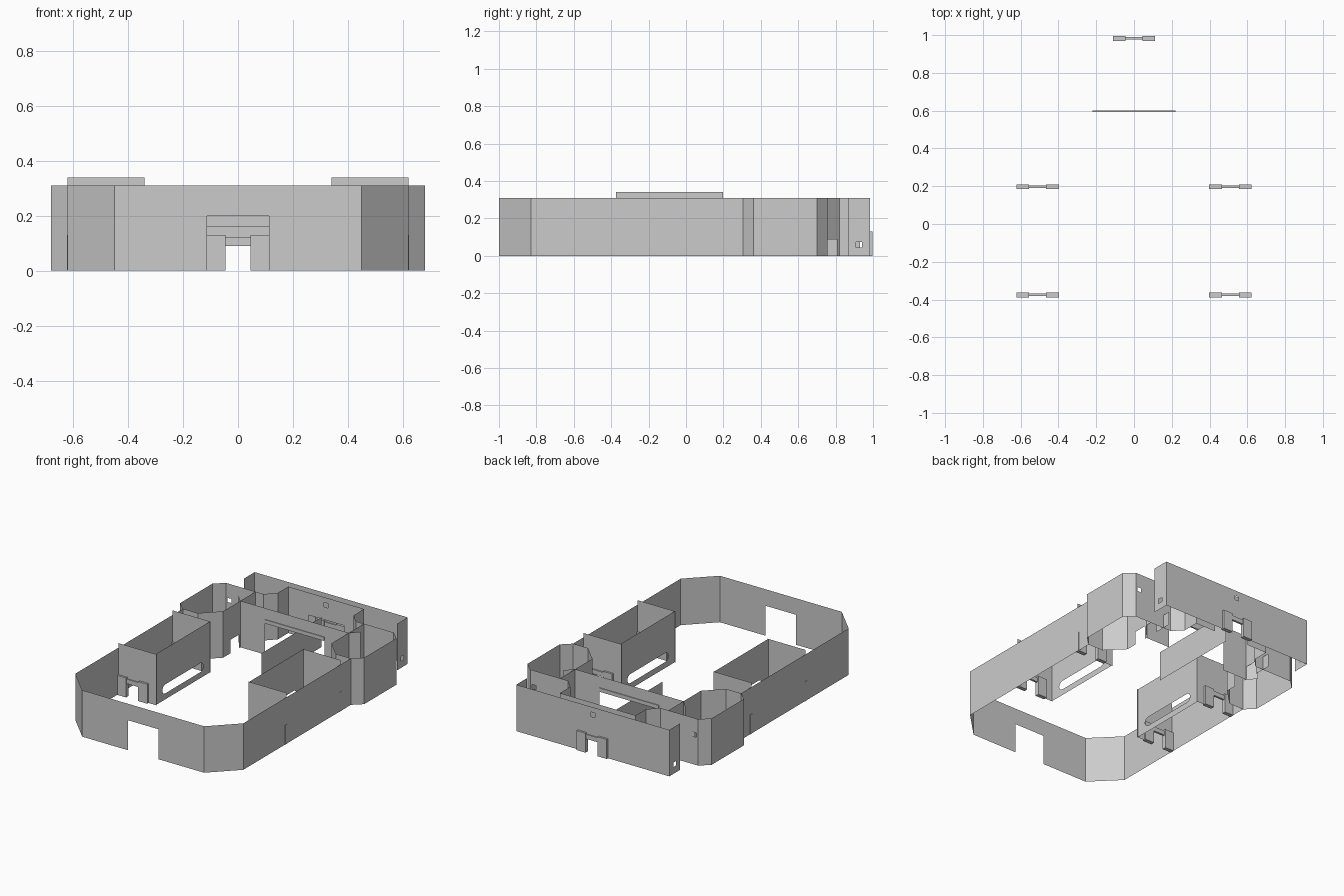
import bpy, bmesh, math
from mathutils import Vector

if "Cube" in bpy.data.objects:
    bpy.data.objects.remove(bpy.data.objects["Cube"])

H = 0.31      # main wall height
HB = 0.34     # side room wall height


def finish(bm, name):
    bmesh.ops.remove_doubles(bm, verts=bm.verts, dist=1e-5)
    me = bpy.data.meshes.new(name)
    bm.to_mesh(me)
    bm.free()
    ob = bpy.data.objects.new(name, me)
    bpy.context.collection.objects.link(ob)
    return ob


def panel(bm, p, q, top, holes=(), round_ends=False):
    """Thin upright panel from p to q; holes are (u0, u1, z0, z1) along its length."""
    p, q = Vector((*p, 0)), Vector((*q, 0))
    length = (q - p).length
    d = (q - p) / length

    def face(pts):
        bm.faces.new([bm.verts.new(p + d * u + Vector((0, 0, z))) for u, z in pts])

    us = sorted({0, length, *[u for h in holes for u in h[:2]]})
    zs = sorted({0, top, *[z for h in holes for z in h[2:]]})
    for a, b in zip(us, us[1:]):
        for c, e in zip(zs, zs[1:]):
            m, n = (a + b) / 2, (c + e) / 2
            if not any(h[0] < m < h[1] and h[2] < n < h[3] for h in holes):
                face([(a, c), (b, c), (b, e), (a, e)])
    if round_ends:   # fill the slot corners to leave rounded ends
        for u0, u1, z0, z1 in holes:
            r = (z1 - z0) / 2
            for su, cu, corner in ((-1, u0 + r, u0), (1, u1 - r, u1)):
                for sz, cz in ((-1, z0), (1, z1)):
                    arc = [(cu + su * r * math.cos(t * math.pi / 8),
                            z0 + r + sz * r * math.sin(t * math.pi / 8)) for t in range(5)]
                    for s, t in zip(arc, arc[1:]):
                        face([(corner, cz), s, t])


def wall(name, path, top=H, holes=None, round_ends=False):
    """Run of panels; holes maps a segment index to its openings."""
    bm = bmesh.new()
    for i, (p, q) in enumerate(zip(path, path[1:])):
        panel(bm, p, q, top, (holes or {}).get(i, ()), round_ends)
    return finish(bm, name)


def box(bm, x0, x1, y0, y1, z0, z1):
    vs = bmesh.ops.create_cube(bm, size=1)['verts']
    for v in vs:
        v.co = (x0 + (v.co.x + .5) * (x1 - x0), y0 + (v.co.y + .5) * (y1 - y0),
                z0 + (v.co.z + .5) * (z1 - z0))


def door_frame(name, x, y):
    bm = bmesh.new()
    for s in (-1, 1):
        a, b = sorted((x + s * .045, x + s * .112))
        box(bm, a, b, y - .013, y + .013, 0, .13)
    box(bm, x - .045, x + .045, y - .007, y + .007, .09, .12)
    finish(bm, name)


def window(u, z, r=.015):
    return (u - r, u + r, z - r, z + r)


# front wall with gateway
wall("front_wall", [(-.45, -1), (.45, -1)], holes={0: [(.337, .563, 0, .20)]})

# back wall with doorway and high window
wall("back_wall", [(-.565, .983), (.565, .983)],
     holes={0: [(.52, .61, 0, .09), window(.565, .26)]})
door_frame("back_door_frame", 0, .983)

for s, side in ((-1, "left"), (1, "right")):
    def m(*pts):
        return [(s * x, y) for x, y in pts]

    # outer shell: chamfered corner, long side, bulging tower
    wall(side + "_outer_wall",
         m((.45, -1), (.62, -.83), (.62, .305), (.68, .36), (.68, .70), (.62, .757), (.565, .757)),
         holes={5: [window(.0275, .2, .014)]})
    # short return at the back corner
    wall(side + "_back_return", m((.565, .87), (.565, .983)), holes={0: [window(.055, .06)]})

    # side room with two doorways and a long slot
    door = (.065, .155, 0, .09)
    door2 = (.125, .215, 0, .09)
    wall(side + "_room_front", m((.34, -.375), (.62, -.375)), HB, {0: [door2]})
    wall(side + "_room_back", m((.34, .197), (.62, .197)), HB, {0: [door2]})
    wall(side + "_room_inner", m((.345, -.375), (.345, .197)), HB,
         {0: [(.07, .50, .04, .10)]}, round_ends=True)
    for y in (-.375, .197):
        door_frame(side + "_room_door_frame", s * .51, y)

    # tower inner walls with low openings
    wall(side + "_tower_inner",
         m((.62, .305), (.51, .305), (.40, .415), (.40, .597), (.45, .65)),
         holes={2: [(.075, .165, .0, .09)]})
    wall(side + "_passage_wall", m((.40, .597), (.40, .757)), holes={0: [(.005, .095, 0, .09)]})
    wall(side + "_passage_door", m((.40, .72), (.40, .81)), .09)

    # back alcove sides
    wall(side + "_alcove_side", m((.565, .757), (.34, .757), (.28, .82), (.28, .93)))

# alcove back wall
wall("alcove_back", [(-.28, .93), (.28, .93)],
     holes={0: [(.15, .41, 0, .16), window(.28, .26)]})

# cross wall with wide opening and lintel bar
wall("cross_wall", [(-.40, .597), (.40, .597)], holes={0: [(.18, .62, 0, .22)]})
bm = bmesh.new()
box(bm, -.22, .22, .592, .602, .21, .235)
finish(bm, "cross_wall_lintel")

# low centre divider
wall("centre_divider", [(0, .25), (0, .88)], .20)
